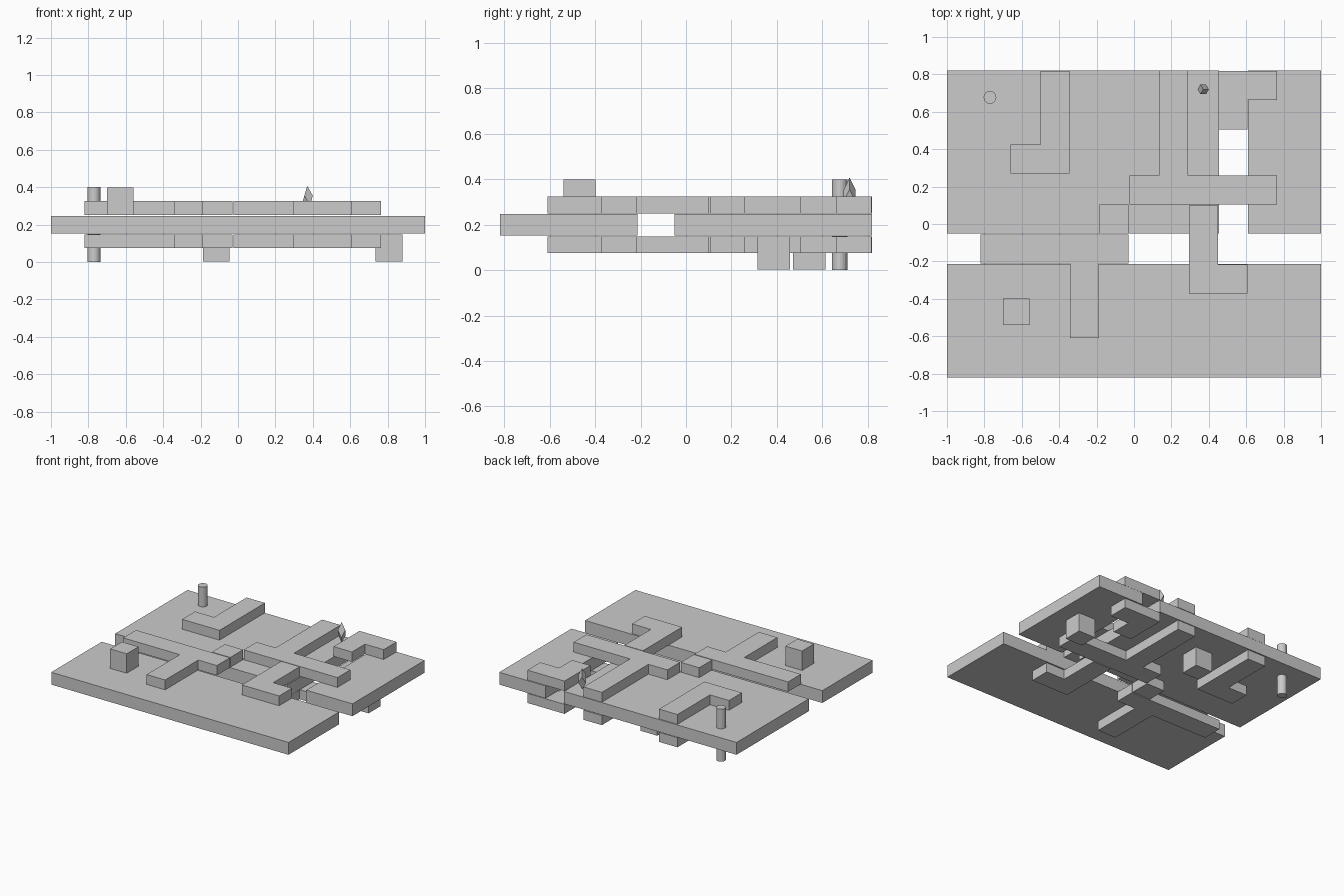
import bpy, bmesh
from math import cos, sin, pi, radians

if "Cube" in bpy.data.objects:
    bpy.data.objects.remove(bpy.data.objects["Cube"])


def make_object(name, bm):
    bmesh.ops.recalc_face_normals(bm, faces=bm.faces)
    mesh = bpy.data.meshes.new(name)
    bm.to_mesh(mesh)
    bm.free()
    ob = bpy.data.objects.new(name, mesh)
    bpy.context.collection.objects.link(ob)
    return ob


def prism(name, outline, z0, z1):
    """Extrude a flat outline from z0 up to z1."""
    bm = bmesh.new()
    face = bm.faces.new([bm.verts.new((x, y, z0)) for x, y in outline])
    ext = bmesh.ops.extrude_face_region(bm, geom=[face])
    for v in ext["geom"]:
        if isinstance(v, bmesh.types.BMVert):
            v.co.z = z1
    return make_object(name, bm)


def box(name, x0, x1, y0, y1, z0, z1):
    return prism(name, [(x0, y0), (x1, y0), (x1, y1), (x0, y1)], z0, z1)


def peg(name, x, y, r, z0, z1, n=16):
    ring = [(x + r * cos(2 * pi * i / n), y + r * sin(2 * pi * i / n)) for i in range(n)]
    return prism(name, ring, z0, z1)


# Ground slabs, separated by two channels
box("front_slab", -1, 1, -0.82, -0.213, 0.153, 0.247)
box("back_left_slab", -1, 0.454, -0.05, 0.82, 0.153, 0.247)
box("back_right_slab", 0.61, 1, -0.05, 0.82, 0.153, 0.247)

# Raised wall outlines, repeated above and below the slabs
walls = {
    "left_hook_wall": [(-0.66, 0.27), (-0.345, 0.27), (-0.345, 0.817), (-0.5, 0.817),
                       (-0.5, 0.425), (-0.66, 0.425)],
    "back_tee_wall": [(-0.025, 0.105), (0.765, 0.105), (0.765, 0.26), (0.29, 0.26),
                      (0.29, 0.82), (0.135, 0.82), (0.135, 0.26), (-0.025, 0.26)],
    "right_hook_wall": [(0.452, 0.505), (0.607, 0.505), (0.607, 0.662), (0.765, 0.662),
                        (0.765, 0.817), (0.452, 0.817)],
    "centre_block": [(-0.185, -0.05), (-0.03, -0.05), (-0.03, 0.105), (-0.185, 0.105)],
    "front_tee_wall": [(-0.82, -0.212), (-0.343, -0.212), (-0.343, -0.61), (-0.187, -0.61),
                       (-0.187, -0.212), (-0.03, -0.212), (-0.03, -0.057), (-0.82, -0.057)],
    "front_hook_wall": [(0.293, -0.372), (0.607, -0.372), (0.607, -0.217), (0.449, -0.217),
                        (0.449, 0.1), (0.293, 0.1)],
}
for name, outline in walls.items():
    prism("upper_" + name, outline, 0.25, 0.325)
    prism("lower_" + name, outline, 0.075, 0.148)

# Markers: round pegs and cubes
peg("upper_peg", -0.77, 0.677, 0.034, 0.25, 0.4)
peg("lower_peg", -0.77, 0.677, 0.034, 0.0, 0.15)
box("upper_cube", -0.70, -0.56, -0.54, -0.398, 0.25, 0.398)
box("lower_cube_middle", -0.188, -0.045, 0.472, 0.615, 0.003, 0.148)
box("lower_cube_right", 0.736, 0.88, 0.315, 0.457, 0.003, 0.148)

# Pointed gem: a stretched cube standing on one corner
bm = bmesh.new()
cx, cy, r, zb, h = 0.37, 0.72, 0.03, 0.25, 0.157


def ring(start, z):
    return [bm.verts.new((cx + r * cos(radians(start + 120 * i)),
                          cy + r * sin(radians(start + 120 * i)), z)) for i in range(3)]


high, low = ring(0, zb + h * 2 / 3), ring(60, zb + h / 3)
top, bottom = bm.verts.new((cx, cy, zb + h)), bm.verts.new((cx, cy, zb))
for i in range(3):
    j = (i + 1) % 3
    bm.faces.new((top, high[i], low[i], high[j]))
    bm.faces.new((bottom, low[j], high[j], low[i]))
make_object("gem", bm)
